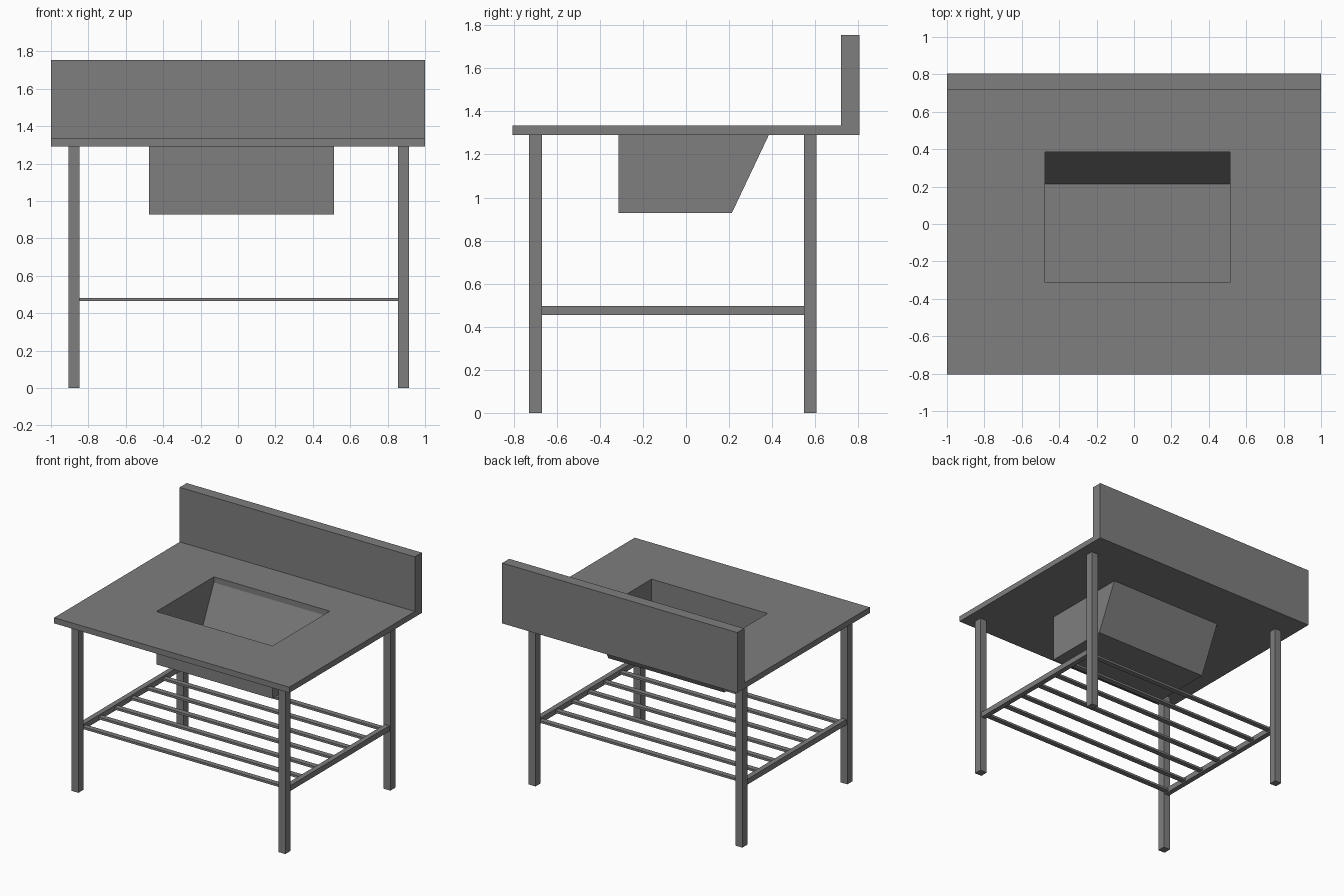
import bpy, bmesh

if "Cube" in bpy.data.objects:
    bpy.data.objects.remove(bpy.data.objects["Cube"])

steel = bpy.data.materials.new("grey steel")
steel.diffuse_color = (0.21, 0.21, 0.21, 1)
steel.use_nodes = True
steel.node_tree.nodes["Principled BSDF"].inputs["Base Color"].default_value = steel.diffuse_color


def make(name, bm):
    bmesh.ops.recalc_face_normals(bm, faces=bm.faces[:])
    me = bpy.data.meshes.new(name)
    bm.to_mesh(me)
    bm.free()
    me.materials.append(steel)
    ob = bpy.data.objects.new(name, me)
    bpy.context.collection.objects.link(ob)
    return ob


def box(name, x0, x1, y0, y1, z0, z1):
    bm = bmesh.new()
    bmesh.ops.create_cube(bm, size=1)
    for v in bm.verts:
        v.co = (x1 if v.co.x > 0 else x0, y1 if v.co.y > 0 else y0, z1 if v.co.z > 0 else z0)
    return make(name, bm)


# basin opening and counter heights
SX0, SX1, SY0, SY1 = -0.475, 0.512, -0.313, 0.385
Z0, Z1 = 1.291, 1.335

# counter and splashback: a ring slab, extruded up at the back
xs, ys = (-1, SX0, SX1, 1), (-0.805, SY0, SY1, 0.72, 0.805)
bm = bmesh.new()
grid = [[bm.verts.new((x, y, Z0)) for x in xs] for y in ys]
cells = [bm.faces.new((grid[j][i], grid[j][i + 1], grid[j + 1][i + 1], grid[j + 1][i]))
         for j in range(4) for i in range(3) if (i, j) != (1, 1)]
ext = bmesh.ops.extrude_face_region(bm, geom=cells, use_keep_orig=True)["geom"]
for v in ext:
    if isinstance(v, bmesh.types.BMVert):
        v.co.z = Z1
back = [f for f in ext if isinstance(f, bmesh.types.BMFace) and f.calc_center_median().y > 0.72]
ext = bmesh.ops.extrude_face_region(bm, geom=back)["geom"]
for v in ext:
    if isinstance(v, bmesh.types.BMVert):
        v.co.z = 1.755
make("counter_with_splashback", bm)

# open sheet basin with a sloping back
bm = bmesh.new()
prof = [(SY0, Z0), (SY0, 0.928), (0.213, 0.928), (SY1, Z0)]
a, b = [[bm.verts.new((x, y, z)) for y, z in prof] for x in (SX0, SX1)]
for i in range(3):
    bm.faces.new((a[i], a[i + 1], b[i + 1], b[i]))
bm.faces.new(a)
bm.faces.new(b)
make("basin", bm)

# legs and side rails
for side, x0, x1 in (("left", -0.905, -0.847), ("right", 0.855, 0.914)):
    box(f"front_leg_{side}", x0, x1, -0.73, -0.668, 0, Z0)
    box(f"back_leg_{side}", x0, x1, 0.547, 0.607, 0, Z0)
    xm = (x0 + x1) / 2
    box(f"side_rail_{side}", xm - 0.02, xm + 0.02, -0.668, 0.547, 0.454, 0.496)

# shelf slats
N = 7
for i in range(N):
    y = -0.645 + i * (0.525 + 0.645) / (N - 1)
    box(f"shelf_slat_{i + 1}", -0.86, 0.868, y - 0.02, y + 0.02, 0.464, 0.481)
